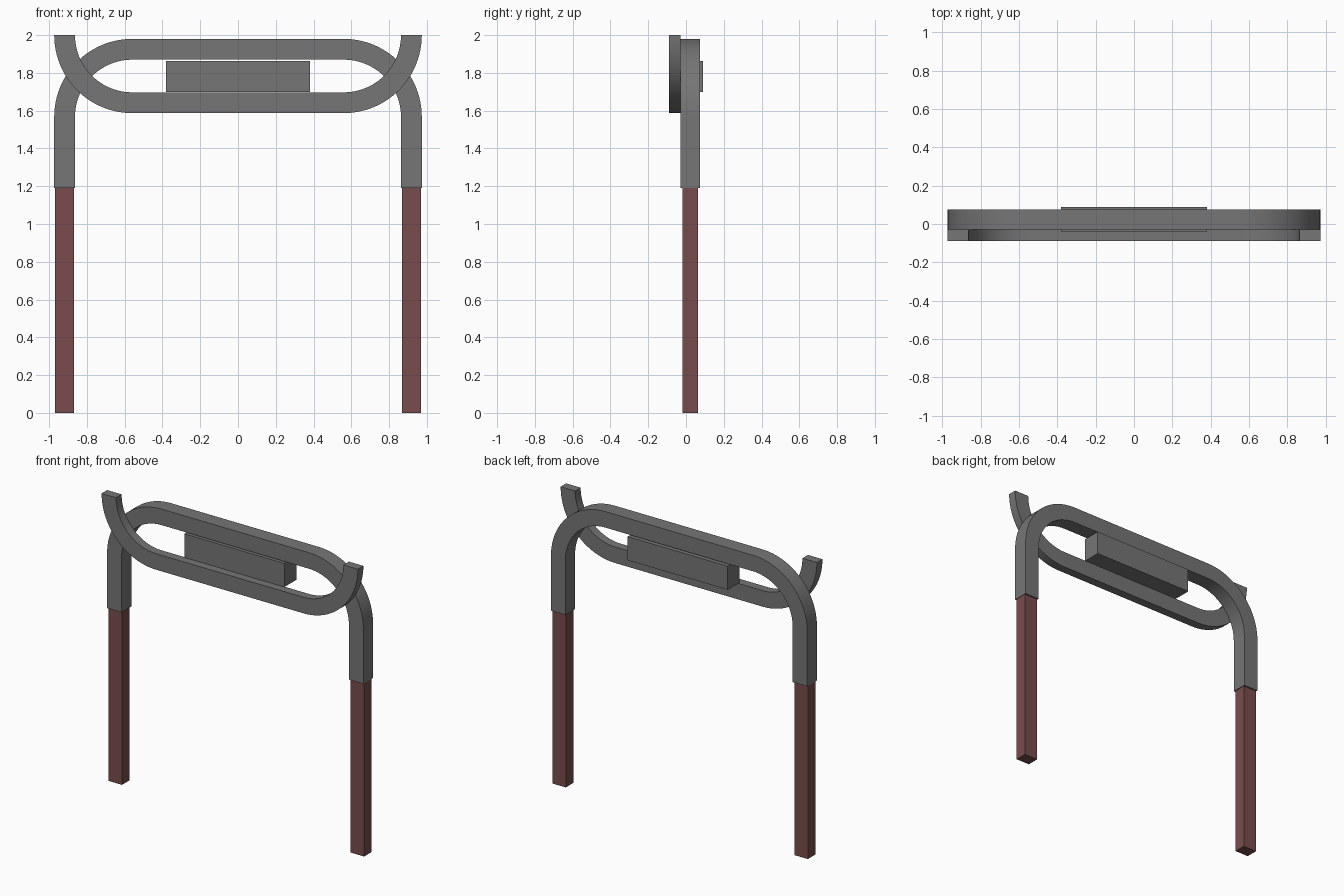
import bpy, bmesh
from math import cos, sin, pi

cube = bpy.data.objects.get("Cube")
if cube:
    bpy.data.objects.remove(cube, do_unlink=True)


def material(name, rgb):
    m = bpy.data.materials.new(name)
    m.use_nodes = True
    m.diffuse_color = (*rgb, 1)
    m.node_tree.nodes["Principled BSDF"].inputs["Base Color"].default_value = (*rgb, 1)
    return m


grey = material("grey metal", (0.18, 0.18, 0.18))
red = material("red brown", (0.19, 0.072, 0.072))

BEND_X, OUTER, INNER, STEPS = 0.56, 0.413, 0.303, 24


def finish(name, bm, mat):
    bmesh.ops.recalc_face_normals(bm, faces=bm.faces[:])
    mesh = bpy.data.meshes.new(name)
    bm.to_mesh(mesh)
    bm.free()
    mesh.materials.append(mat)
    obj = bpy.data.objects.new(name, mesh)
    bpy.context.collection.objects.link(obj)
    return obj


def box(name, x, y, z, mat):
    bm = bmesh.new()
    bmesh.ops.create_cube(bm, size=1)
    for v in bm.verts:
        v.co = [lo + (c + 0.5) * (hi - lo) for c, (lo, hi) in zip(v.co, (x, y, z))]
    return finish(name, bm, mat)


def bent_bar(name, centre_z, up, y0, y1, end_z=None):
    """Rectangular bar with two quarter bends; up is 1 for an arch, -1 for a cradle."""
    def quarter(side):
        angles = [pi / 2 * i / STEPS for i in range(STEPS + 1)]
        rows = [[(side * (BEND_X + r * cos(a)), centre_z + up * r * sin(a))
                 for r in (OUTER, INNER)] for a in angles]
        if end_z is not None:
            rows.insert(0, [(p[0], end_z) for p in rows[0]])
        return rows

    rows = quarter(-1) + quarter(1)[::-1]
    bm = bmesh.new()
    rings = []
    for (ox, oz), (ix, iz) in rows:
        rings.append([bm.verts.new(c) for c in
                      ((ox, y0, oz), (ox, y1, oz), (ix, y1, iz), (ix, y0, iz))])
    for a, b in zip(rings, rings[1:]):
        for i in range(4):
            j = (i + 1) % 4
            bm.faces.new((a[i], a[j], b[j], b[i]))
    bm.faces.new(rings[0])
    bm.faces.new(rings[-1])
    obj = finish(name, bm, grey)
    bpy.ops.object.select_all(action='DESELECT')
    obj.select_set(True)
    bpy.context.view_layer.objects.active = obj
    bpy.ops.object.shade_smooth_by_angle(angle=pi / 6)


# Rear arch on the legs, with the upturned cradle bar in front of it
bent_bar("arch", 1.567, 1, -0.03, 0.075, end_z=1.19)
bent_bar("front_cradle", 2.0, -1, -0.09, -0.03)

# Central block between the two bars
box("centre_block", (-0.38, 0.38), (-0.04, 0.09), (1.70, 1.862), grey)

# Legs
box("left_leg", (0.868, 0.97), (-0.018, 0.064), (0, 1.19), red)
box("right_leg", (-0.97, -0.868), (-0.018, 0.064), (0, 1.19), red)
